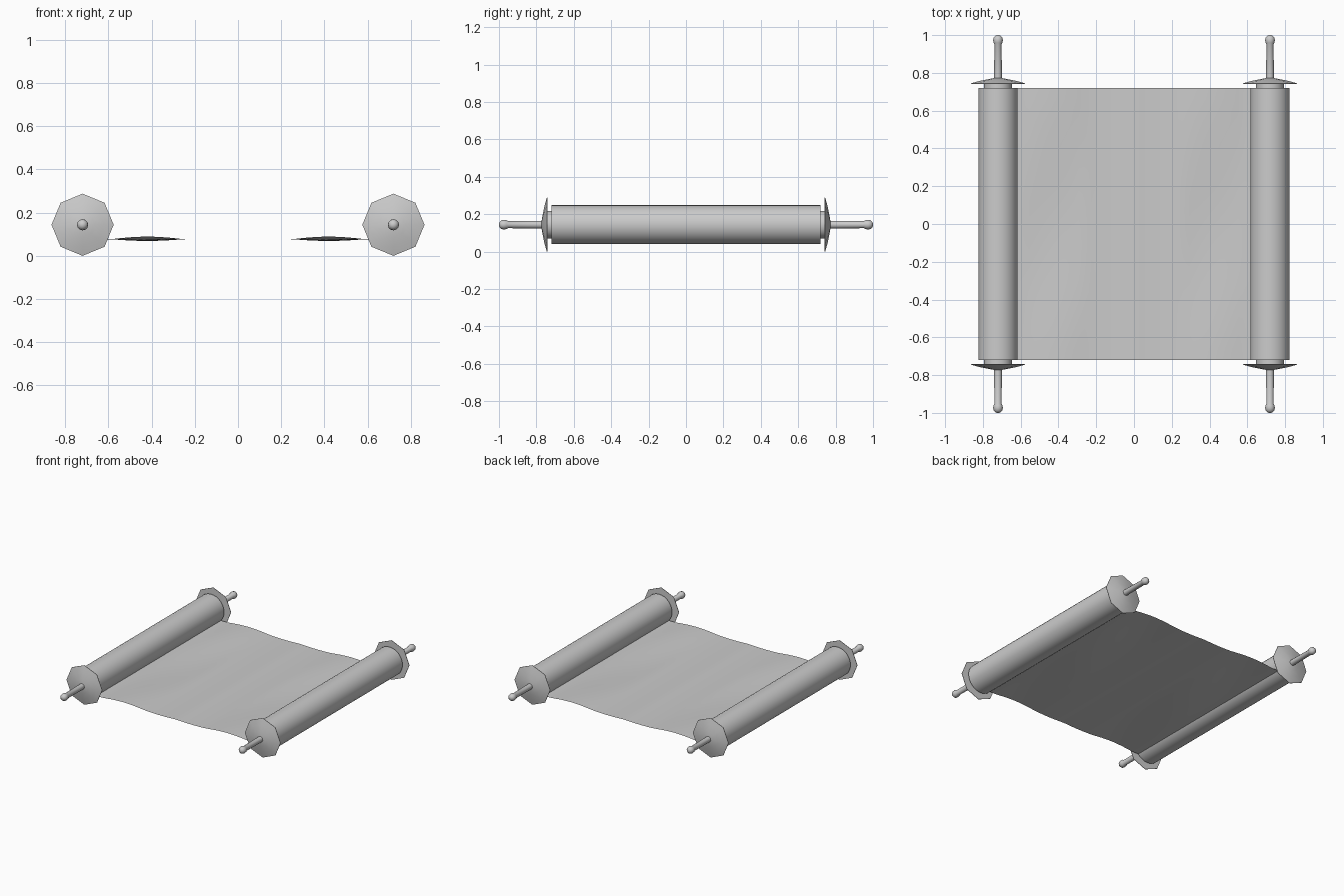
import bpy, bmesh, math

if "Cube" in bpy.data.objects:
    bpy.data.objects.remove(bpy.data.objects["Cube"])

ROLL_X, AXIS_Z = 0.72, 0.144


def finish(name, bm, angle=35):
    bmesh.ops.recalc_face_normals(bm, faces=bm.faces)
    mesh = bpy.data.meshes.new(name)
    bm.to_mesh(mesh)
    bm.free()
    ob = bpy.data.objects.new(name, mesh)
    bpy.context.collection.objects.link(ob)
    bpy.ops.object.select_all(action='DESELECT')
    ob.select_set(True)
    bpy.context.view_layer.objects.active = ob
    bpy.ops.object.shade_smooth_by_angle(angle=math.radians(angle))
    return ob


def lathe(name, profile, sides, x, end=1):
    """Revolve (radius, y) points about a roller axis; end=-1 mirrors to the front."""
    bm = bmesh.new()
    rings = []
    for r, y in profile:
        rings.append([bm.verts.new((x + r * math.cos(2 * math.pi * i / sides), end * y,
                                    AXIS_Z + r * math.sin(2 * math.pi * i / sides)))
                      for i in range(sides)])
    for a, b in zip(rings, rings[1:]):
        for i in range(sides):
            j = (i + 1) % sides
            bm.faces.new((a[i], a[j], b[j], b[i]))
    bm.faces.new(rings[0])
    bm.faces.new(rings[-1])
    return finish(name, bm)


for side, x in (("left", -ROLL_X), ("right", ROLL_X)):
    # rolled-up parchment
    lathe(side + "_paper_roll", [(0.104, -0.72), (0.104, 0.72)], 32, x)
    for where, end in (("front", -1), ("back", 1)):
        tag = side + "_" + where
        # wooden core showing past the paper
        lathe(tag + "_collar", [(0.074, 0.70), (0.074, 0.745)], 24, x, end)
        # octagonal domed end plate
        lathe(tag + "_end_plate", [(0.144, 0.741), (0.144, 0.744), (0.10, 0.757),
                                   (0.055, 0.766), (0.022, 0.772)], 8, x, end)
        # handle with rounded knob
        lathe(tag + "_handle", [(0.021, 0.76), (0.019, 0.95), (0.024, 0.96), (0.026, 0.974),
                                (0.023, 0.988), (0.014, 0.997), (0.005, 1.0)], 12, x, end)

# wavy parchment sheet between the rolls
bm = bmesh.new()
nx, ny = 40, 24
grid = []
for i in range(nx + 1):
    x = -0.65 + 1.3 * i / nx
    hump = max(0.0, math.cos((abs(x) - 0.42) / 0.17 * math.pi / 2)) if abs(abs(x) - 0.42) < 0.17 else 0.0
    dip = 0.004 * math.sin(math.pi * abs(x) / 0.26) if abs(x) < 0.26 else 0.0
    row = []
    for j in range(ny + 1):
        y = -0.72 + 1.44 * j / ny
        z = 0.077 - dip + hump * (0.002 - 0.01 * math.cos(math.pi * y / 0.72))
        row.append(bm.verts.new((x, y, z)))
    grid.append(row)
for i in range(nx):
    for j in range(ny):
        bm.faces.new((grid[i][j], grid[i + 1][j], grid[i + 1][j + 1], grid[i][j + 1]))
finish("parchment_sheet", bm)
